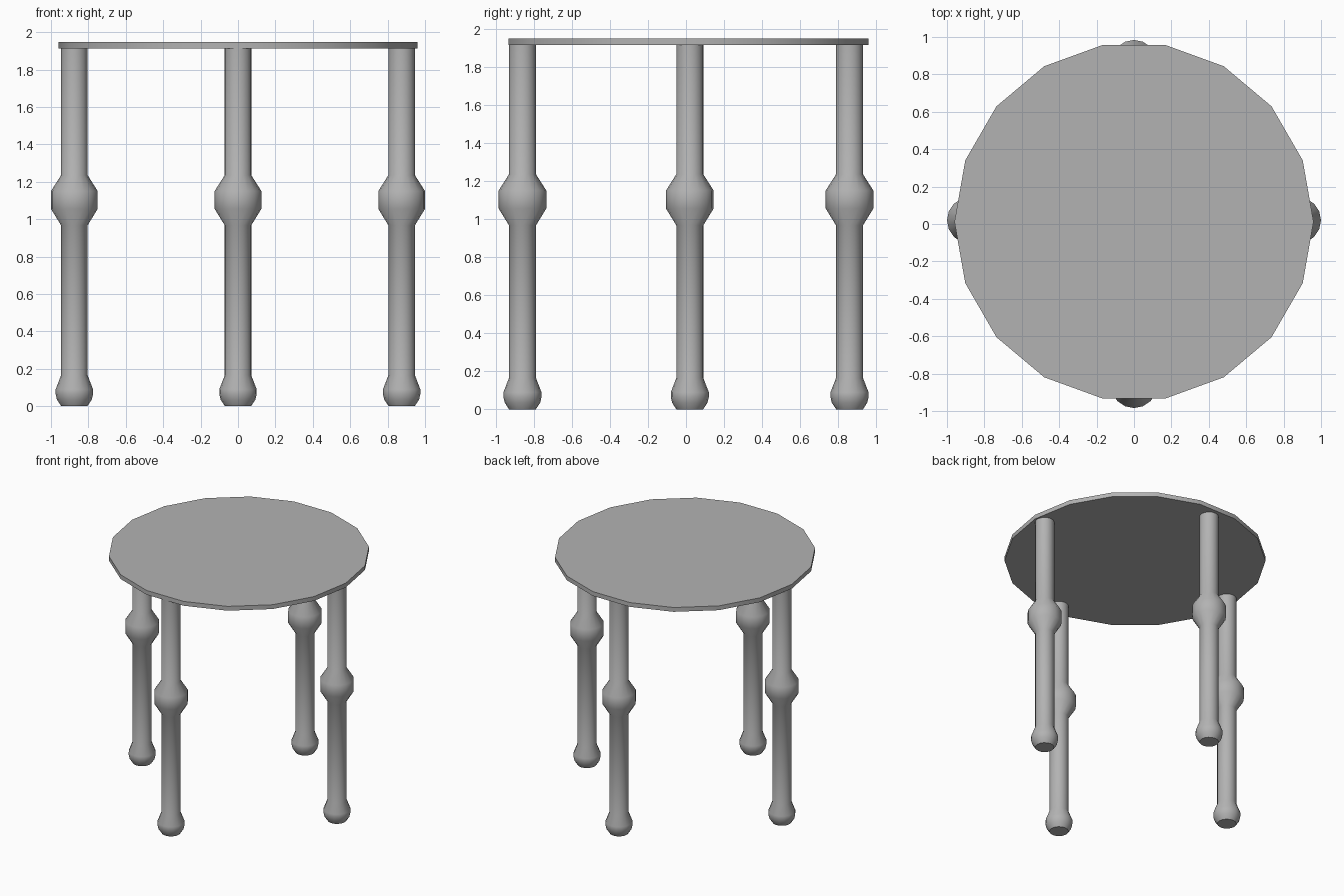
import bpy, bmesh, math

if "Cube" in bpy.data.objects:
    bpy.data.objects.remove(bpy.data.objects["Cube"])

# Mid grey used on every part
grey = bpy.data.materials.new("mid_grey")
grey.diffuse_color = (0.45, 0.45, 0.45, 1)
grey.use_nodes = True
grey.node_tree.nodes["Principled BSDF"].inputs["Base Color"].default_value = grey.diffuse_color

def lathe(name, profile, sides, loc):
    """Closed turned solid from (radius, z) points, smooth around its sides."""
    bm = bmesh.new()
    rings = []
    for r, z in profile:
        rings.append([bm.verts.new((r * math.cos(2 * math.pi * i / sides),
                                    r * math.sin(2 * math.pi * i / sides), z))
                      for i in range(sides)])
    for a, b in zip(rings, rings[1:]):
        for i in range(sides):
            j = (i + 1) % sides
            bm.faces.new((a[i], a[j], b[j], b[i])).smooth = True
    bm.faces.new(rings[0][::-1])
    bm.faces.new(rings[-1])
    # crisp rims around the flat ends
    for e in bm.edges:
        if e.calc_face_angle(0) > math.radians(50):
            e.smooth = False
    mesh = bpy.data.meshes.new(name)
    bm.to_mesh(mesh)
    bm.free()
    mesh.materials.append(grey)
    ob = bpy.data.objects.new(name, mesh)
    ob.location = loc
    bpy.context.collection.objects.link(ob)
    return ob

# Thin 18-sided round top
lathe("table_top", [(0.96, 1.913), (0.96, 1.948)], 18, (0, 0.012, 0))

# Turned legs: rounded foot, straight shaft, knob at mid height
leg_profile = [(0.07, 0), (0.093, 0.035), (0.1, 0.065), (0.1, 0.09), (0.071, 0.165),
               (0.071, 0.967), (0.125, 1.055), (0.125, 1.15), (0.071, 1.235),
               (0.071, 1.914)]
legs = {"left_leg": (-0.875, 0.02), "right_leg": (0.875, 0.02),
        "front_leg": (0, -0.859), "back_leg": (0, 0.859)}
for name, (x, y) in legs.items():
    lathe(name, leg_profile, 16, (x, y, 0))
